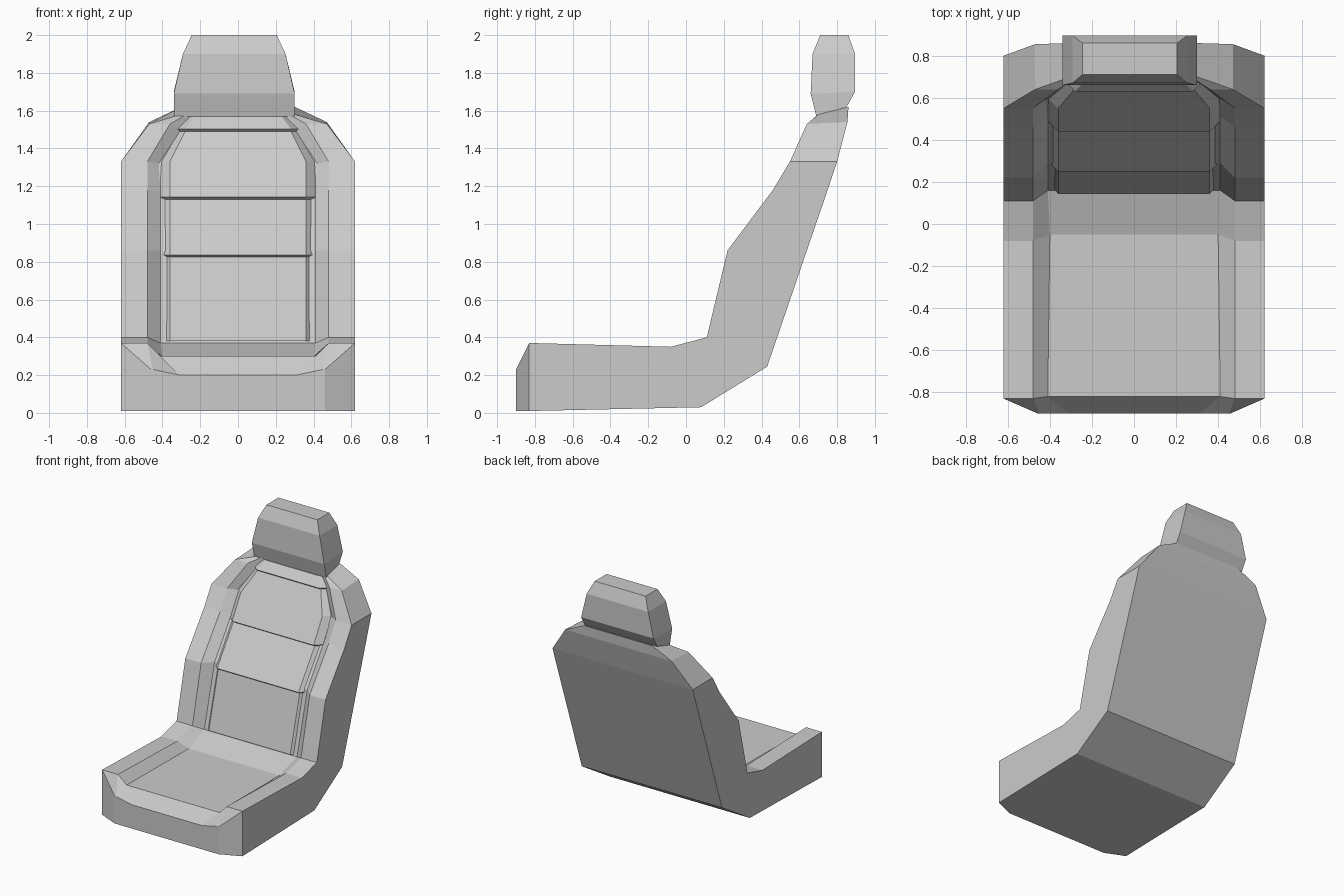
import bpy, bmesh

cube = bpy.data.objects.get("Cube")
if cube:
    bpy.data.objects.remove(cube, do_unlink=True)

grey = bpy.data.materials.new("seat grey")
grey.use_nodes = True
COLOUR = (0.6, 0.6, 0.6, 1)
grey.diffuse_color = COLOUR
grey.node_tree.nodes["Principled BSDF"].inputs["Base Color"].default_value = COLOUR


def loft(name, rings):
    """Join closed rings of points in order and cap both ends."""
    bm = bmesh.new()
    loops = [[bm.verts.new(p) for p in ring] for ring in rings]
    for a, b in zip(loops, loops[1:]):
        for i in range(len(a)):
            j = (i + 1) % len(a)
            bm.faces.new((a[i], a[j], b[j], b[i]))
    bm.faces.new(loops[0])
    bm.faces.new(loops[-1])
    bmesh.ops.recalc_face_normals(bm, faces=bm.faces)
    mesh = bpy.data.meshes.new(name)
    bm.to_mesh(mesh)
    bm.free()
    mesh.materials.append(grey)
    obj = bpy.data.objects.new(name, mesh)
    bpy.context.collection.objects.link(obj)
    return obj


def mirrored(half):
    """Complete a ring from its right half."""
    return half + [(-x, y, z) for x, y, z in reversed(half)]


# Shell with raised bolsters: widths (outer, ridge, inner), then
# back, ridge and inner positions as (y, z), from front edge to top
stations = [
    ((.46, .45, .31), (-.90, .01), (-.90, .23), (-.90, .20)),
    ((.62, .48, .41), (-.83, .01), (-.83, .37), (-.82, .30)),
    ((.62, .48, .40), (.08, .03), (-.08, .35), (-.05, .30)),
    ((.62, .48, .41), (.43, .245), (.11, .40), (.16, .37)),
    ((.62, .48, .41), (.64, .86), (.22, .86), (.29, .86)),
    ((.62, .48, .41), (.75, 1.18), (.46, 1.18), (.51, 1.17)),
    ((.62, .48, .42), (.80, 1.33), (.55, 1.33), (.59, 1.32)),
    ((.47, .36, .30), (.855, 1.54), (.64, 1.53), (.68, 1.50)),
    ((.30, .27, .24), (.86, 1.62), (.70, 1.58), (.71, 1.565)),
]
loft("seat_shell", [
    mirrored([(wo, *back), (wo, *ridge), (wr, *ridge), (wi, *inner)])
    for (wo, wr, wi), back, ridge, inner in stations])

# Backrest padding: overlapping panels, rows of (half width, y, z)
rows = [
    (.36, .145, .38), (.36, .265, .825), (.36, .25, .837),
    (.36, .455, 1.13), (.36, .44, 1.142), (.36, .55, 1.33),
    (.28, .645, 1.49), (.28, .63, 1.503), (.23, .685, 1.57),
]
loft("backrest_padding", [
    mirrored([(w, y, z), (w + .05, y + .05, z), (w + .05, y + .09, z)])
    for w, y, z in rows])

# Headrest: half width, front (y, z), back (y, z), set slightly off centre
HEAD_X = -.02
levels = [
    (.32, (.69, 1.57), (.85, 1.62)),
    (.32, (.66, 1.69), (.895, 1.70)),
    (.272, (.67, 1.90), (.895, 1.90)),
    (.225, (.71, 2.0), (.86, 2.0)),
]
loft("headrest", [
    [(HEAD_X + x, *p) for x, p in ((w, f), (w, b), (-w, b), (-w, f))]
    for w, f, b in levels])

# Short posts joining headrest and backrest
for side, label in ((1, "left"), (-1, "right")):
    x = HEAD_X + side * .15
    loft("headrest_post_" + label, [
        [(x + dx, y, z) for dx, y in ((-.03, .75), (.03, .75), (.03, .81), (-.03, .81))]
        for z in (1.5, 1.7)])
